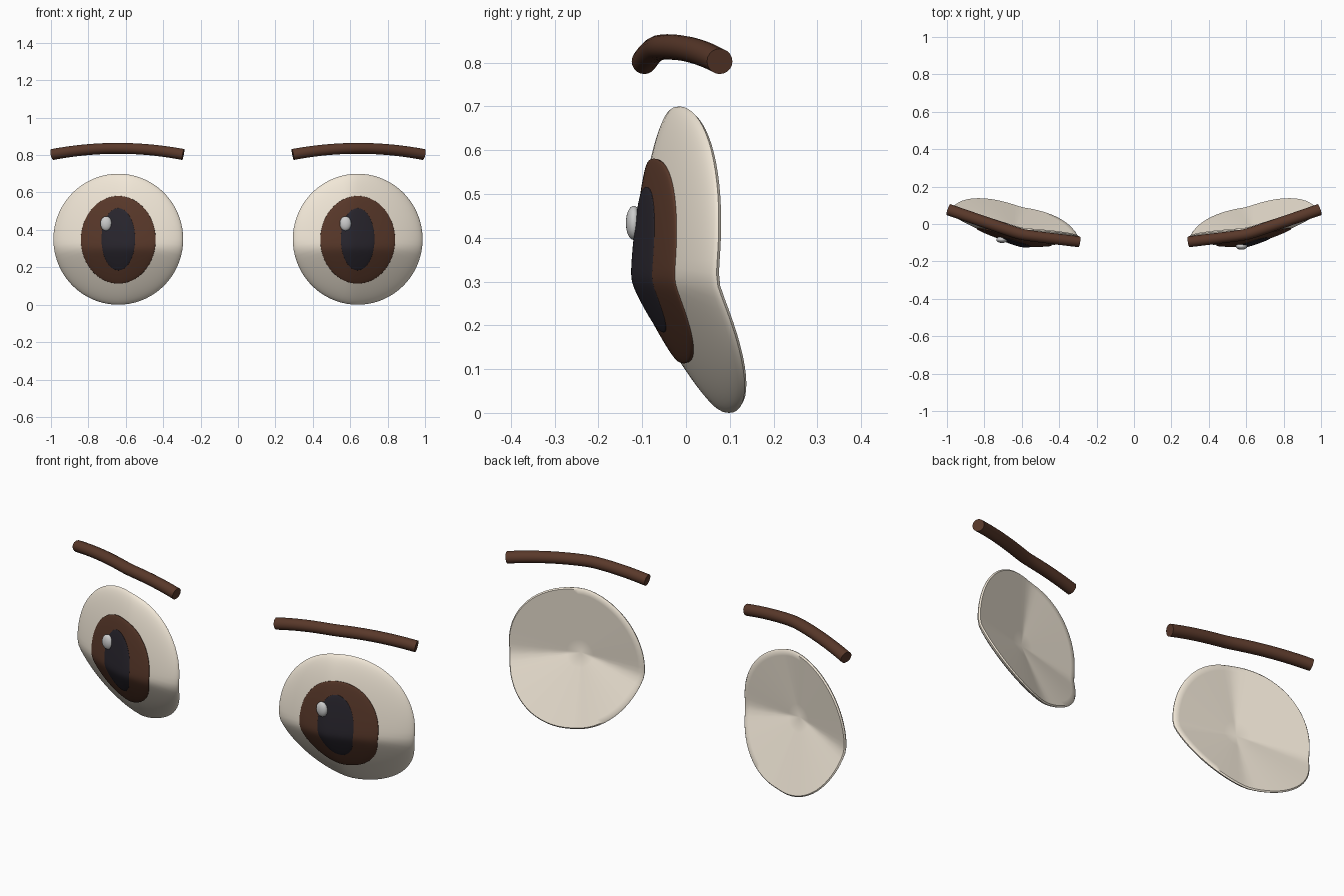
import bpy, bmesh, math

if "Cube" in bpy.data.objects:
    bpy.data.objects.remove(bpy.data.objects["Cube"])


def material(name, rgb):
    m = bpy.data.materials.new(name)
    m.diffuse_color = (*rgb, 1)
    m.use_nodes = True
    m.node_tree.nodes["Principled BSDF"].inputs["Base Color"].default_value = m.diffuse_color
    return m


WHITE = material("eye_white", (0.88, 0.80, 0.68))
BROWN = material("brown", (0.10, 0.04, 0.023))
DARK = material("dark", (0.022, 0.019, 0.027))
SHINE = material("shine", (0.8, 0.82, 0.82))


def crease(t, before, after, soft=0.02):
    # two straight slopes with a softened bend at t = 0
    return (before + after) / 2 * t + (after - before) / 2 * (math.sqrt(t * t + soft * soft) - soft)


def face_y(x, z):
    # bent surface the eyes lie on (x is mirrored)
    return -0.067 + crease(abs(x) - 0.6, 0.04, 0.34) + crease(z - 0.3, -0.5, 0.09)


def finish(name, bm, mat, smooth=50):
    bmesh.ops.recalc_face_normals(bm, faces=bm.faces)
    me = bpy.data.meshes.new(name)
    bm.to_mesh(me)
    bm.free()
    me.materials.append(mat)
    ob = bpy.data.objects.new(name, me)
    bpy.context.collection.objects.link(ob)
    bpy.ops.object.select_all(action='DESELECT')
    ob.select_set(True)
    bpy.context.view_layer.objects.active = ob
    bpy.ops.object.shade_smooth_by_angle(angle=math.radians(smooth))
    return ob


def lens(name, cx, cz, rx, rz, edge, top, back, mat, seg=72, n=20):
    # rounded disc draped on the bent surface: front dome, rim, fanned back
    bm = bmesh.new()
    fr = [math.sin(math.pi / 2 * i / n) for i in range(1, n + 1)]
    prof = [(s, edge + (top - edge) * math.sqrt(max(0, 1 - s * s))) for s in fr]
    prof += [(0.98, back)]

    def vert(s, t, a):
        x, z = cx + rx * s * math.cos(a), cz + rz * s * math.sin(a)
        return bm.verts.new((x, face_y(x, z) - t, z))

    rings = [[vert(s, t, 2 * math.pi * k / seg) for k in range(seg)] for s, t in prof]
    front, rear = vert(0, top, 0), vert(0, back, 0)
    # straight-sided rings between the back rim and the back centre
    for f in (0.93, 0.7, 0.45, 0.2):
        rings.append([bm.verts.new(rear.co.lerp(v.co, f)) for v in rings[n]])
    for k in range(seg):
        j = (k + 1) % seg
        bm.faces.new((front, rings[0][k], rings[0][j]))
        bm.faces.new((rear, rings[-1][j], rings[-1][k]))
        for a, b in zip(rings, rings[1:]):
            bm.faces.new((a[k], b[k], b[j], a[j]))
    return finish(name, bm, mat)


def brow(name, side, n=28, seg=20, r=0.029):
    # round bar following the bend, arched in height
    bm = bmesh.new()
    rings = []

    def path(u):
        x = 0.293 + 0.699 * u
        return x, -0.055 + crease(x - 0.6, 0.12, 0.345, 0.03), 0.803 + 0.033 * (1 - (2 * u - 1) ** 2)

    for i in range(n + 1):
        u = i / n
        x, y, z = path(u)
        a, b = path(u - 0.01), path(u + 0.01)
        sy, sz = (b[1] - a[1]) / (b[0] - a[0]), (b[2] - a[2]) / (b[0] - a[0])
        ring = []
        for k in range(seg):
            t = 2 * math.pi * k / seg
            dy, dz = r * math.cos(t), r * math.sin(t)
            ring.append(bm.verts.new((side * (x - sy * dy - sz * dz), y + dy, z + dz)))
        rings.append(ring)
    for a, b in zip(rings, rings[1:]):
        for k in range(seg):
            j = (k + 1) % seg
            bm.faces.new((a[k], a[j], b[j], b[k]))
    bm.faces.new(rings[0])
    bm.faces.new(rings[-1])
    return finish(name, bm, BROWN)


def highlight(name, x, z):
    # small glint, on the same side of both pupils
    bm = bmesh.new()
    bmesh.ops.create_uvsphere(bm, u_segments=24, v_segments=14, radius=1)
    y = face_y(x, z) - 0.056
    for v in bm.verts:
        v.co = (x + v.co.x * 0.031, y + v.co.y * 0.018, z + v.co.z * 0.039)
    return finish(name, bm, SHINE)


for side, label in ((-1, "left"), (1, "right")):
    cx = 0.64 * side
    lens(label + "_eyeball", cx, 0.35, 0.347, 0.35, -0.010, 0.045, -0.018, WHITE)
    lens(label + "_iris", cx, 0.347, 0.2, 0.234, 0.037, 0.051, 0.022, BROWN)
    lens(label + "_pupil", cx, 0.35, 0.09, 0.166, 0.049, 0.056, 0.035, DARK)
    highlight(label + "_highlight", cx - 0.065, 0.434)
    brow(label + "_eyebrow", side)
